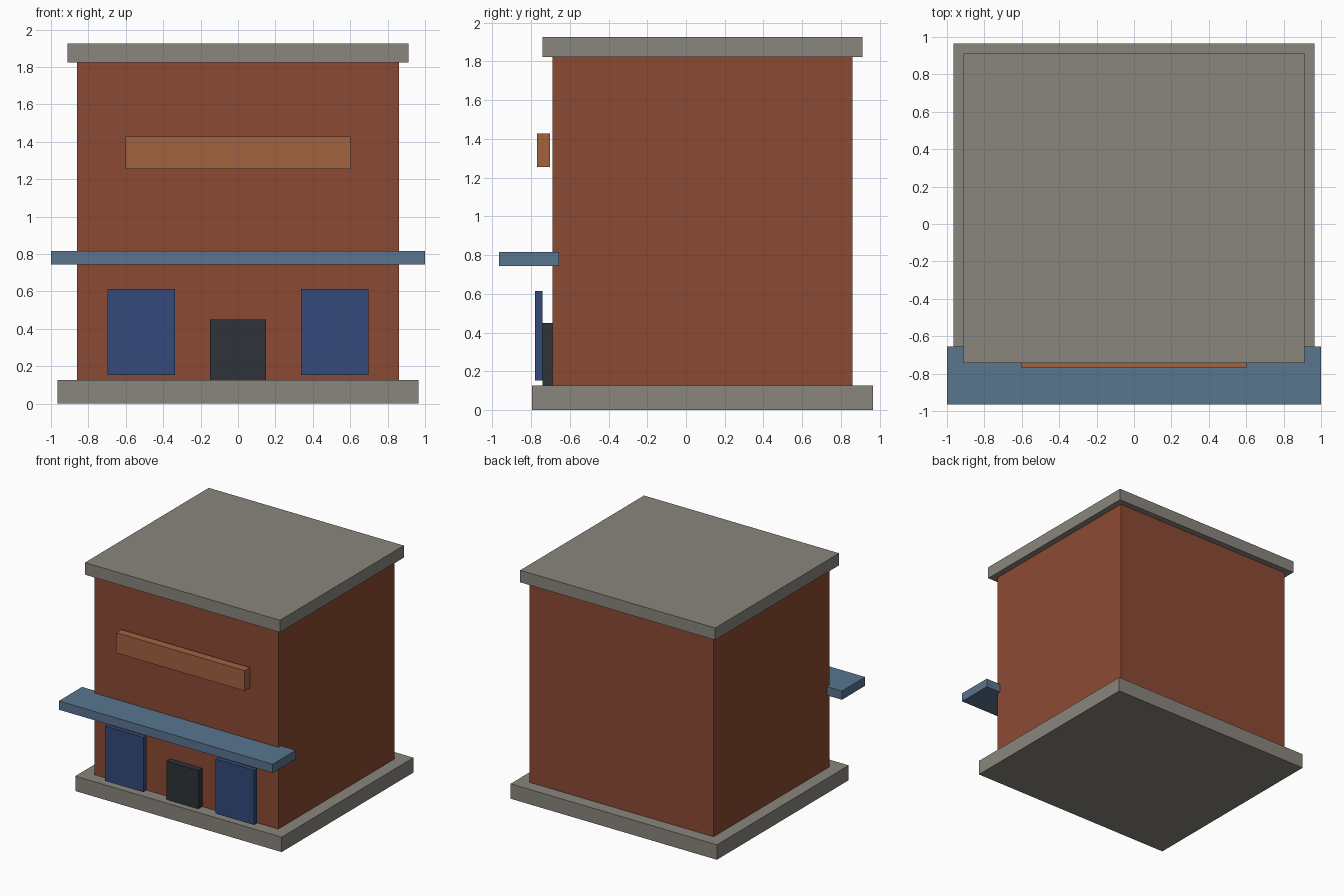
import bpy

cube = bpy.data.objects.get("Cube")
if cube:
    bpy.data.objects.remove(cube, do_unlink=True)


def material(name, *srgb):
    """Flat material from 0-255 display values, stored as linear."""
    linear = [((c / 255 + 0.055) / 1.055) ** 2.4 for c in srgb]
    mat = bpy.data.materials.new(name)
    mat.use_nodes = True
    mat.diffuse_color = (*linear, 1)
    bsdf = mat.node_tree.nodes["Principled BSDF"]
    bsdf.inputs["Base Color"].default_value = (*linear, 1)
    bsdf.inputs["Roughness"].default_value = 0.9
    return mat


def box(name, mat, x, y, z):
    """Box spanning the given (low, high) range on each axis."""
    spans = (x, y, z)
    bpy.ops.mesh.primitive_cube_add(size=1, location=[(a + b) / 2 for a, b in spans])
    obj = bpy.context.object
    obj.name = name
    obj.scale = [b - a for a, b in spans]
    bpy.ops.object.transform_apply(location=False, rotation=False, scale=True)
    obj.data.materials.append(mat)
    return obj


stone = material("grey stone", 138, 133, 125)
brick = material("red brick", 140, 74, 51)
wood = material("orange wood", 161, 98, 64)
canvas = material("blue awning", 88, 117, 143)
glass = material("dark blue glass", 52, 74, 122)
charcoal = material("charcoal door", 46, 52, 57)

# Main building mass
box("foundation", stone, (-0.965, 0.965), (-0.795, 0.965), (0, 0.126))
box("walls", brick, (-0.86, 0.86), (-0.69, 0.86), (0.126, 1.823))
box("roof_slab", stone, (-0.912, 0.912), (-0.742, 0.912), (1.823, 1.925))

# Shop front
box("awning", canvas, (-1, 1), (-0.965, -0.655), (0.743, 0.817))
box("sign_board", wood, (-0.602, 0.602), (-0.77, -0.702), (1.255, 1.427))
box("door", charcoal, (-0.149, 0.149), (-0.742, -0.69), (0.126, 0.45))

# Matching display windows either side of the door
for name, side in (("left_window", 1), ("right_window", -1)):
    box(name, glass, sorted((side * 0.338, side * 0.698)), (-0.78, -0.742), (0.152, 0.614))
